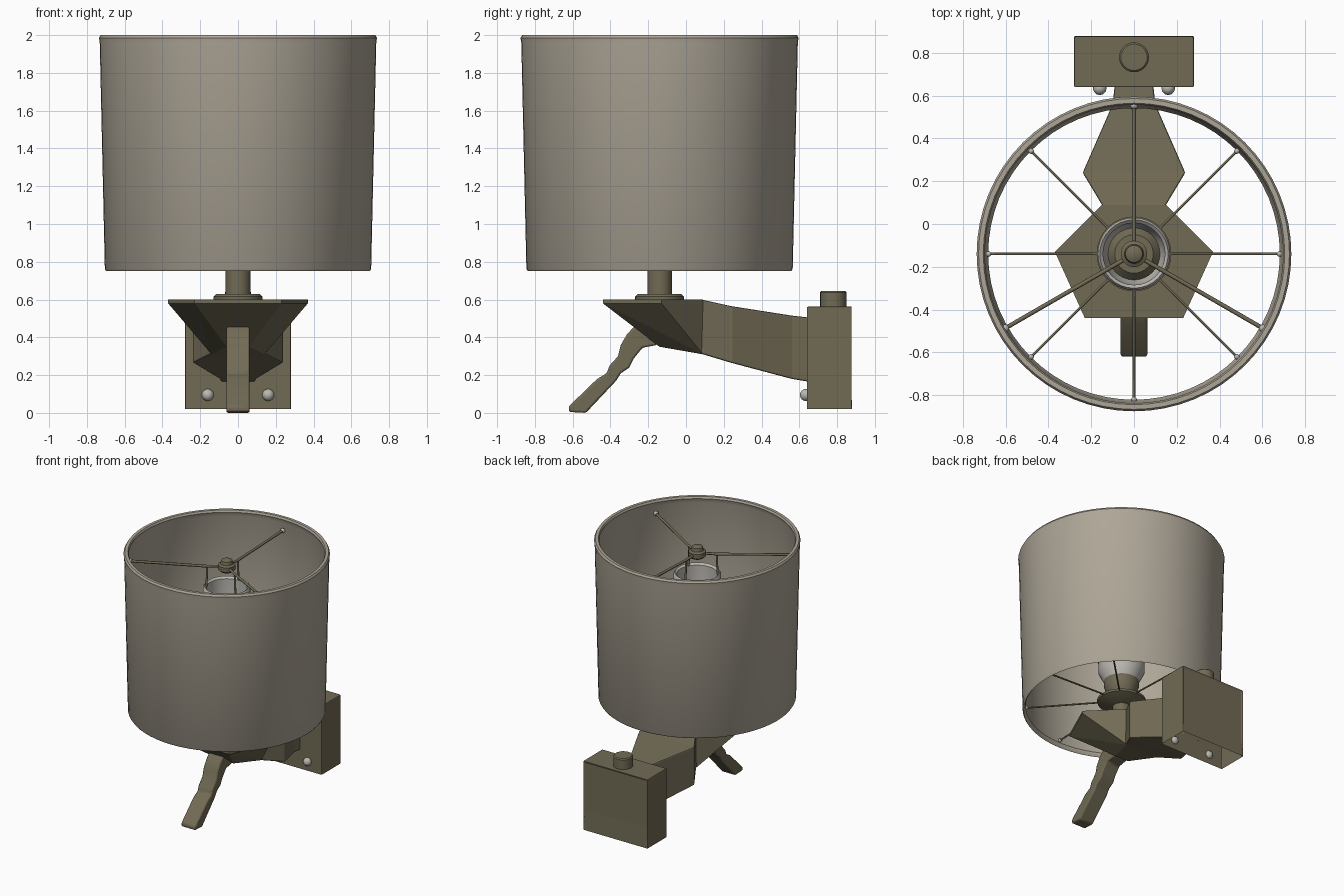
import bpy, bmesh, math
from mathutils import Vector

cube = bpy.data.objects.get("Cube")
if cube:
    bpy.data.objects.remove(cube, do_unlink=True)


def material(name, r, g, b, rough=0.6):
    m = bpy.data.materials.new(name)
    m.use_nodes = True
    m.diffuse_color = (r, g, b, 1)
    node = m.node_tree.nodes["Principled BSDF"]
    node.inputs["Base Color"].default_value = (r, g, b, 1)
    node.inputs["Roughness"].default_value = rough
    return m


FABRIC = material("warm_grey_fabric", 0.42, 0.38, 0.31)
METAL = material("olive_bronze", 0.165, 0.145, 0.09)
PALE = material("pale_grey", 0.5, 0.48, 0.44)

CY = -0.14  # lamp axis


def finish(name, bm, mat, smooth=False, bevel=0):
    bmesh.ops.recalc_face_normals(bm, faces=bm.faces[:])
    mesh = bpy.data.meshes.new(name)
    bm.to_mesh(mesh)
    bm.free()
    mesh.materials.append(mat)
    ob = bpy.data.objects.new(name, mesh)
    bpy.context.collection.objects.link(ob)
    if bevel:
        mod = ob.modifiers.new("soft_edges", "BEVEL")
        mod.width = bevel
        mod.segments = 2
    if smooth:
        bpy.ops.object.select_all(action="DESELECT")
        ob.select_set(True)
        bpy.context.view_layer.objects.active = ob
        bpy.ops.object.shade_smooth_by_angle(angle=math.radians(35))
    return ob


def lathe(name, profile, mat, closed=False, segs=32, y=CY):
    """Revolve (radius, height) points about a vertical axis."""
    bm = bmesh.new()
    rings = []
    for r, z in profile:
        rings.append([bm.verts.new((r * math.cos(2 * math.pi * i / segs),
                                    y + r * math.sin(2 * math.pi * i / segs), z))
                      for i in range(segs)])
    pairs = list(zip(rings, rings[1:]))
    if closed:
        pairs.append((rings[-1], rings[0]))
    else:
        bm.faces.new(rings[0])
        bm.faces.new(rings[-1])
    for a, b in pairs:
        for i in range(segs):
            j = (i + 1) % segs
            bm.faces.new((a[i], a[j], b[j], b[i]))
    return finish(name, bm, mat, smooth=True)


def wire(name, points, radius, mat):
    cu = bpy.data.curves.new(name, "CURVE")
    cu.dimensions = "3D"
    cu.bevel_depth = radius
    cu.bevel_resolution = 1
    cu.use_fill_caps = True
    sp = cu.splines.new("POLY")
    sp.points.add(len(points) - 1)
    for p, co in zip(sp.points, points):
        p.co = (*co, 1)
    cu.materials.append(mat)
    ob = bpy.data.objects.new(name, cu)
    bpy.context.collection.objects.link(ob)


def ball(name, co, r, mat):
    bm = bmesh.new()
    bmesh.ops.create_uvsphere(bm, u_segments=12, v_segments=8, radius=r)
    bmesh.ops.translate(bm, verts=bm.verts, vec=Vector(co))
    return finish(name, bm, mat, smooth=True)


def polar(deg, r, z):
    a = math.radians(deg)
    return (r * math.cos(a), CY + r * math.sin(a), z)


# Drum shade with rolled rims
lathe("shade", [(0.688, 0.76), (0.697, 0.75), (0.705, 0.762), (0.732, 1.96),
                (0.736, 1.985), (0.727, 2.0), (0.705, 2.0), (0.698, 1.985),
                (0.712, 1.95), (0.69, 0.8), (0.682, 0.78)],
      FABRIC, closed=True, segs=64)

# Upper carrier: hub, three spokes, three hangers
lathe("carrier_hub", [(0.045, 1.85), (0.062, 1.865), (0.062, 1.9), (0.045, 1.91),
                      (0.04, 1.935), (0.02, 1.945)], METAL, segs=20)
for n, deg in enumerate((90, 210, 330)):
    wire(f"upper_spoke_{n}", [polar(deg, 0.03, 1.885), polar(deg, 0.14, 1.88),
                              polar(deg, 0.705, 1.9)], 0.01, METAL)
    wire(f"hanger_{n}", [polar(deg, 0.14, 1.88), polar(deg, 0.145, 1.72)], 0.008, METAL)
    ball(f"upper_spoke_tip_{n}", polar(deg, 0.695, 1.9), 0.018, PALE)

# Lower carrier: eight thin spokes
for n in range(8):
    wire(f"lower_spoke_{n}", [polar(45 * n, 0.1, 0.82), polar(45 * n, 0.69, 0.8)],
         0.006, METAL)
    ball(f"lower_spoke_tip_{n}", polar(45 * n, 0.68, 0.8), 0.013, PALE)

# Stem, drip pan, cup and lamp tube
lathe("stem", [(0.13, 0.59), (0.13, 0.615), (0.115, 0.63), (0.065, 0.63),
               (0.065, 0.78)], METAL)
lathe("drip_pan", [(0.06, 0.77), (0.17, 0.81), (0.175, 0.825), (0.06, 0.83)], METAL)
lathe("lamp_cup", [(0.06, 0.82), (0.1, 0.87), (0.125, 0.94), (0.125, 1.02),
                   (0.09, 1.06)], METAL)
lathe("lamp_socket", [(0.06, 1.04), (0.06, 1.35), (0.03, 1.4)], METAL, segs=20)
lathe("lamp_tube", [(0.125, 0.98), (0.165, 1.06), (0.17, 1.72), (0.16, 1.735),
                    (0.145, 1.72), (0.14, 1.06), (0.11, 1.0)], PALE, closed=True)

# Five-sided tray with a faceted keel
bm = bmesh.new()
outline = [(0.15, 0.09), (0.37, -0.13), (0.23, -0.44)]
for s in (1, -1):
    for x, y in outline:
        for z in (0.6, 0.58):
            bm.verts.new((s * x, y, z))
    bm.verts.new((s * 0.06, -0.14, 0.35))
    bm.verts.new((s * 0.14, 0.09, 0.31))
bmesh.ops.convex_hull(bm, input=bm.verts[:])
bmesh.ops.dissolve_limit(bm, angle_limit=0.02, verts=bm.verts[:], edges=bm.edges[:])
finish("tray", bm, METAL)

# Arm lofted through rectangular sections: y, half width, bottom, top
bm = bmesh.new()
sections = [(0.06, 0.14, 0.32, 0.599), (0.09, 0.15, 0.31, 0.598),
            (0.24, 0.24, 0.265, 0.565), (0.56, 0.1, 0.18, 0.515),
            (0.65, 0.09, 0.165, 0.505)]
loops = [[bm.verts.new(c) for c in ((-w, y, b), (w, y, b), (w, y, t), (-w, y, t))]
         for y, w, b, t in sections]
bm.faces.new(loops[0])
bm.faces.new(loops[-1])
for a, b in zip(loops, loops[1:]):
    for i in range(4):
        j = (i + 1) % 4
        bm.faces.new((a[i], a[j], b[j], b[i]))
finish("arm", bm, METAL, bevel=0.008)

# Bent front handle, a side outline pushed across x
bm = bmesh.new()
side = [(-0.2, 0.47), (-0.27, 0.46), (-0.31, 0.42), (-0.345, 0.36), (-0.36, 0.3),
        (-0.405, 0.25), (-0.42, 0.21), (-0.47, 0.18), (-0.62, 0.035), (-0.62, 0.005),
        (-0.53, 0.0), (-0.37, 0.17), (-0.345, 0.21), (-0.3, 0.24), (-0.275, 0.29),
        (-0.23, 0.345), (-0.15, 0.36)]
face = bm.faces.new([bm.verts.new((-0.062, y, z)) for y, z in side])
grown = bmesh.ops.extrude_face_region(bm, geom=[face])["geom"]
bmesh.ops.translate(bm, vec=(0.124, 0, 0),
                    verts=[g for g in grown if isinstance(g, bmesh.types.BMVert)])
finish("front_handle", bm, METAL, smooth=True, bevel=0.01)

# Wall box, open underneath, with a framed back
bm = bmesh.new()
bmesh.ops.create_cube(bm, size=1)
for v in bm.verts:
    v.co = Vector((v.co.x * 0.56, v.co.y * 0.24 + 0.76, v.co.z * 0.545 + 0.29))
bm.normal_update()
for axis, rim, depth in ((Vector((0, 0, -1)), 0.03, 0.42), (Vector((0, 1, 0)), 0.022, 0.008)):
    f = max(bm.faces, key=lambda q: q.normal.dot(axis) * q.calc_area() ** 0.1)
    bmesh.ops.inset_region(bm, faces=[f], thickness=rim)
    bmesh.ops.translate(bm, verts=f.verts[:], vec=-axis * depth)
    bm.normal_update()
finish("wall_box", bm, METAL, bevel=0.006)

# Box knob and front screws
lathe("box_knob", [(0.07, 0.55), (0.07, 0.638), (0.062, 0.646)], METAL, y=0.78, segs=24)
for s, label in ((1, "left"), (-1, "right")):
    ball(f"{label}_screw", (s * 0.16, 0.635, 0.095), 0.032, PALE)
